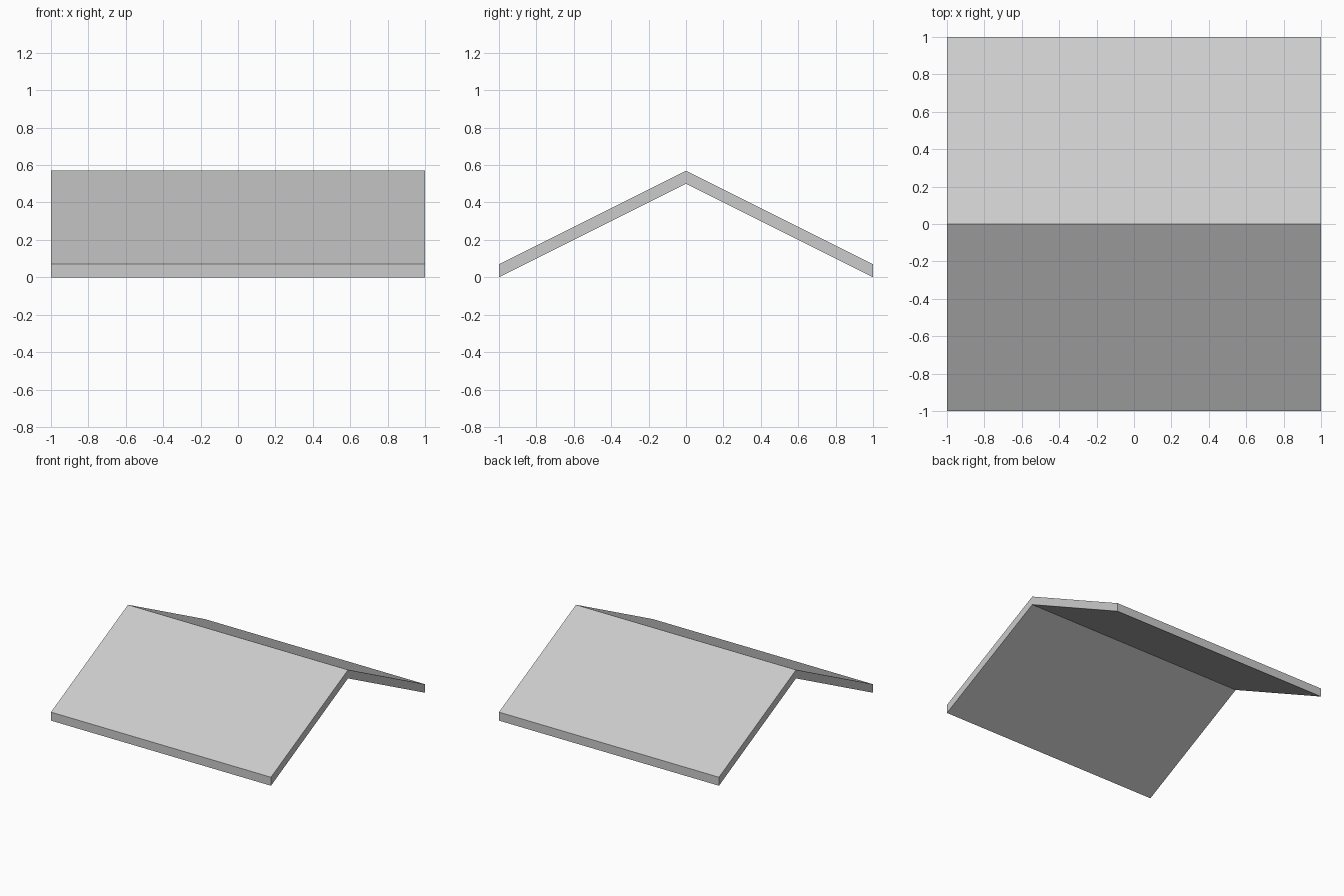
import bpy
import bmesh

if "Cube" in bpy.data.objects:
    bpy.data.objects.remove(bpy.data.objects["Cube"])

HALF = 1.0      # half length along x and half span along y
RISE = 0.5      # height of the ridge above the eaves
THICK = 0.07    # vertical thickness of the roof panels

# Gable cross-section (y, z): top surface, then underside
profile = [(-HALF, THICK), (0, RISE + THICK), (HALF, THICK),
           (HALF, 0), (0, RISE), (-HALF, 0)]

# Sweep the cross-section along x, one quad pair per slope
bm = bmesh.new()
left, right = ([bm.verts.new((x, y, z)) for y, z in profile] for x in (-HALF, HALF))
for i in range(6):
    j = (i + 1) % 6
    bm.faces.new((left[i], left[j], right[j], right[i]))

# Gable ends, split at the ridge
for end in (left, right):
    bm.faces.new((end[0], end[1], end[4], end[5]))
    bm.faces.new((end[1], end[2], end[3], end[4]))
bmesh.ops.recalc_face_normals(bm, faces=bm.faces)

mesh = bpy.data.meshes.new("gable_roof")
bm.to_mesh(mesh)
bm.free()
bpy.context.collection.objects.link(bpy.data.objects.new("gable_roof", mesh))
